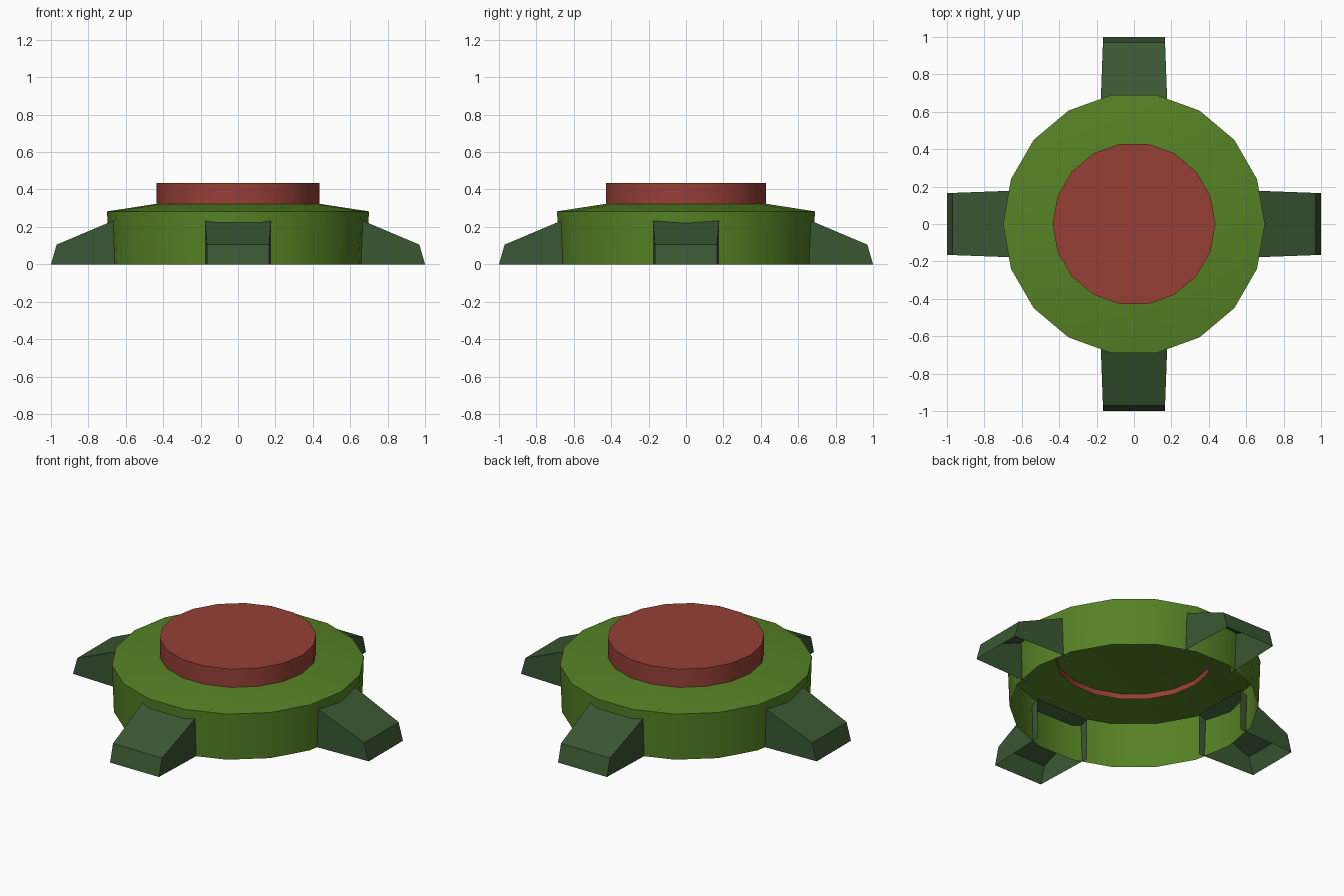
import bpy, bmesh, math

if "Cube" in bpy.data.objects:
    bpy.data.objects.remove(bpy.data.objects["Cube"])

SIDES = 18


def material(name, rgb):
    m = bpy.data.materials.new(name)
    m.diffuse_color = (*rgb, 1)
    m.use_nodes = True
    m.node_tree.nodes["Principled BSDF"].inputs["Base Color"].default_value = m.diffuse_color
    return m


green = material("grass_green", (0.092, 0.223, 0.018))
red = material("brick_red", (0.305, 0.051, 0.037))
dark = material("dark_green", (0.042, 0.095, 0.033))


def finish(name, bm, mat, smooth):
    mesh = bpy.data.meshes.new(name)
    bm.to_mesh(mesh)
    bm.free()
    mesh.materials.append(mat)
    ob = bpy.data.objects.new(name, mesh)
    bpy.context.collection.objects.link(ob)
    if smooth:
        bpy.ops.object.select_all(action='DESELECT')
        ob.select_set(True)
        bpy.context.view_layer.objects.active = ob
        bpy.ops.object.shade_smooth_by_angle(angle=math.radians(30))
    return ob


def turned_shell(name, profile, mat):
    """Rings of (radius, z) from bottom to top, open below, capped on top."""
    bm = bmesh.new()
    rings = []
    for r, z in profile:
        rings.append([bm.verts.new((r * math.cos(2 * math.pi * i / SIDES),
                                    r * math.sin(2 * math.pi * i / SIDES), z))
                      for i in range(SIDES)])
    for a, b in zip(rings, rings[1:]):
        for i in range(SIDES):
            j = (i + 1) % SIDES
            bm.faces.new((a[i], a[j], b[j], b[i]))
    bm.faces.new(rings[-1])
    return finish(name, bm, mat, True)


# Hollow body with a gently sloping top, and the raised button on it
turned_shell("body", [(0.69, 0), (0.70, 0.283), (0.425, 0.325)], green)
turned_shell("button", [(0.435, 0.29), (0.435, 0.435)], red)

# Four hollow feet, open below and at the inner end: (radius, half width, top z)
SECTIONS = [(0.62, 0.179, 0.253), (0.97, 0.166, 0.105)]
TIP = (1.0, 0.165)


def foot(name, angle):
    c, s = math.cos(angle), math.sin(angle)
    bm = bmesh.new()

    def vert(r, w, z):
        return bm.verts.new((r * c - w * s, r * s + w * c, z))

    (r0, w0, z0), (r1, w1, z1) = SECTIONS
    top_in = [vert(r0, k * w0, z0) for k in (-1, 1)]
    low_in = [vert(r0, k * w0, 0) for k in (-1, 1)]
    knee = [vert(r1, k * w1, z1) for k in (-1, 1)]
    tip = [vert(TIP[0], k * TIP[1], 0) for k in (-1, 1)]
    bm.faces.new((top_in[0], knee[0], knee[1], top_in[1]))
    bm.faces.new((knee[0], tip[0], tip[1], knee[1]))
    bm.faces.new((low_in[0], tip[0], knee[0], top_in[0]))
    bm.faces.new((top_in[1], knee[1], tip[1], low_in[1]))
    finish(name, bm, dark, False)


for i, side in enumerate(("right", "back", "left", "front")):
    foot(side + "_foot", i * math.pi / 2)
